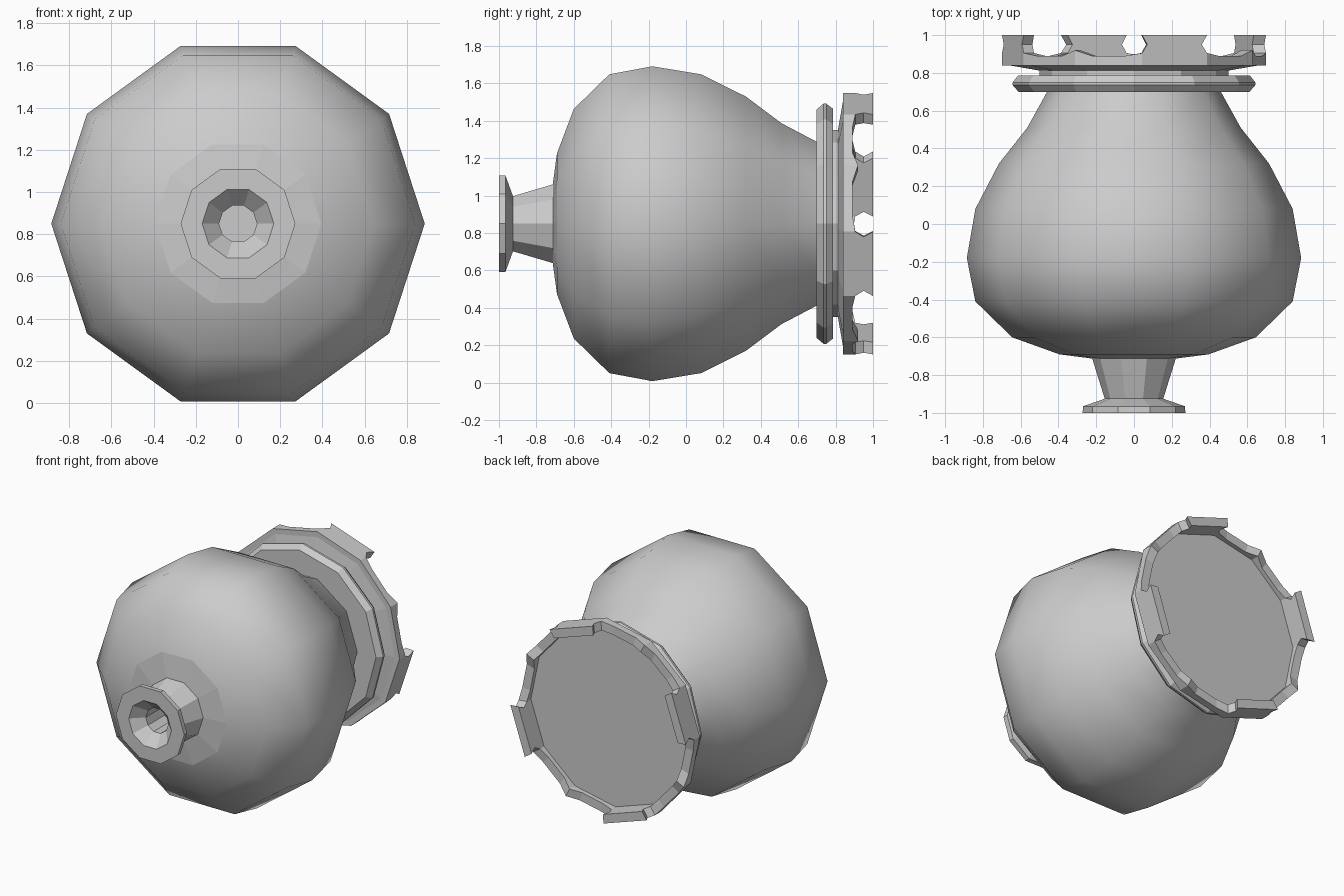
import bpy, bmesh
from math import sin, cos, radians, pi

if "Cube" in bpy.data.objects:
    bpy.data.objects.remove(bpy.data.objects["Cube"])

CZ = 0.85          # height of the turning axis, which runs along y
TWIST = radians(3.5)


def finish(name, bm, smooth=False):
    bmesh.ops.recalc_face_normals(bm, faces=bm.faces)
    for f in bm.faces:
        f.smooth = smooth
    me = bpy.data.meshes.new(name)
    bm.to_mesh(me)
    bm.free()
    ob = bpy.data.objects.new(name, me)
    bpy.context.collection.objects.link(ob)
    return ob


def point(r, y, a):
    """Angle a runs from straight up towards +x."""
    return (r * sin(a), y, CZ + r * cos(a))


def lathe(name, profile, sides, start=0.0, smooth=False):
    """Turn (radius, y) points about the y axis; both ends are capped."""
    bm = bmesh.new()
    rings = [[bm.verts.new(point(r, y, start + 2 * pi * i / sides))
              for i in range(sides)] for r, y in profile]
    for a, b in zip(rings, rings[1:]):
        for i in range(sides):
            j = (i + 1) % sides
            bm.faces.new((a[i], a[j], b[j], b[i]))
    bm.faces.new(rings[0])
    bm.faces.new(rings[-1])
    return finish(name, bm, smooth)


# Rounded body, ten sides with corners at left and right
body = lathe("body", [(0.225, -0.712), (0.395, -0.69), (0.645, -0.60),
                      (0.84, -0.41), (0.885, -0.18), (0.84, 0.08),
                      (0.715, 0.32), (0.565, 0.51), (0.46, 0.70)],
             10, pi / 2, True)
for f in body.data.polygons:
    y = f.center.y
    f.use_smooth = -0.68 < y < 0.69   # end disc and front ring stay flat

# Hollow spout with flared lip
lathe("spout", [(0.225, -0.70), (0.155, -0.925), (0.27, -0.965), (0.272, -1.0),
                (0.17, -1.0), (0.09, -0.92), (0.09, -0.73)], 10, pi / 2)

# Collar ring, neck and dished back plate
lathe("collar", [(0.61, 0.698), (0.642, 0.735), (0.642, 0.75), (0.615, 0.785)], 12)
lathe("neck", [(0.50, 0.78), (0.50, 0.825)], 12)
lathe("back_plate", [(0.50, 0.812), (0.69, 0.845), (0.64, 0.858)], 12, TWIST)

# Crown wall: every third side is a tall waisted tooth, the others are low
TOOTH = [(0, .84), (1, .84), (1, .905), (.92, .95), (1, 1), (0, 1), (.08, .95), (0, .905)]
LOW_A = [(0, .84), (1, .84), (1, .92), (.75, .89), (.25, .89), (0, .905)]
LOW_B = [(1 - t, y) for t, y in LOW_A]
bm = bmesh.new()
for k in range(12):
    a0 = TWIST + k * pi / 6
    a1 = a0 + pi / 6
    shells = []
    for r in (0.70, 0.635):
        verts = []
        for t, y in (TOOTH, LOW_A, LOW_B)[k % 3]:
            p, q = point(r, y, a0), point(r, y, a1)
            verts.append(bm.verts.new([u + (v - u) * t for u, v in zip(p, q)]))
        shells.append(verts)
        bm.faces.new(verts)
    outer, inner = shells
    for i in range(len(outer)):
        j = (i + 1) % len(outer)
        bm.faces.new((outer[i], outer[j], inner[j], inner[i]))
finish("crown", bm)
